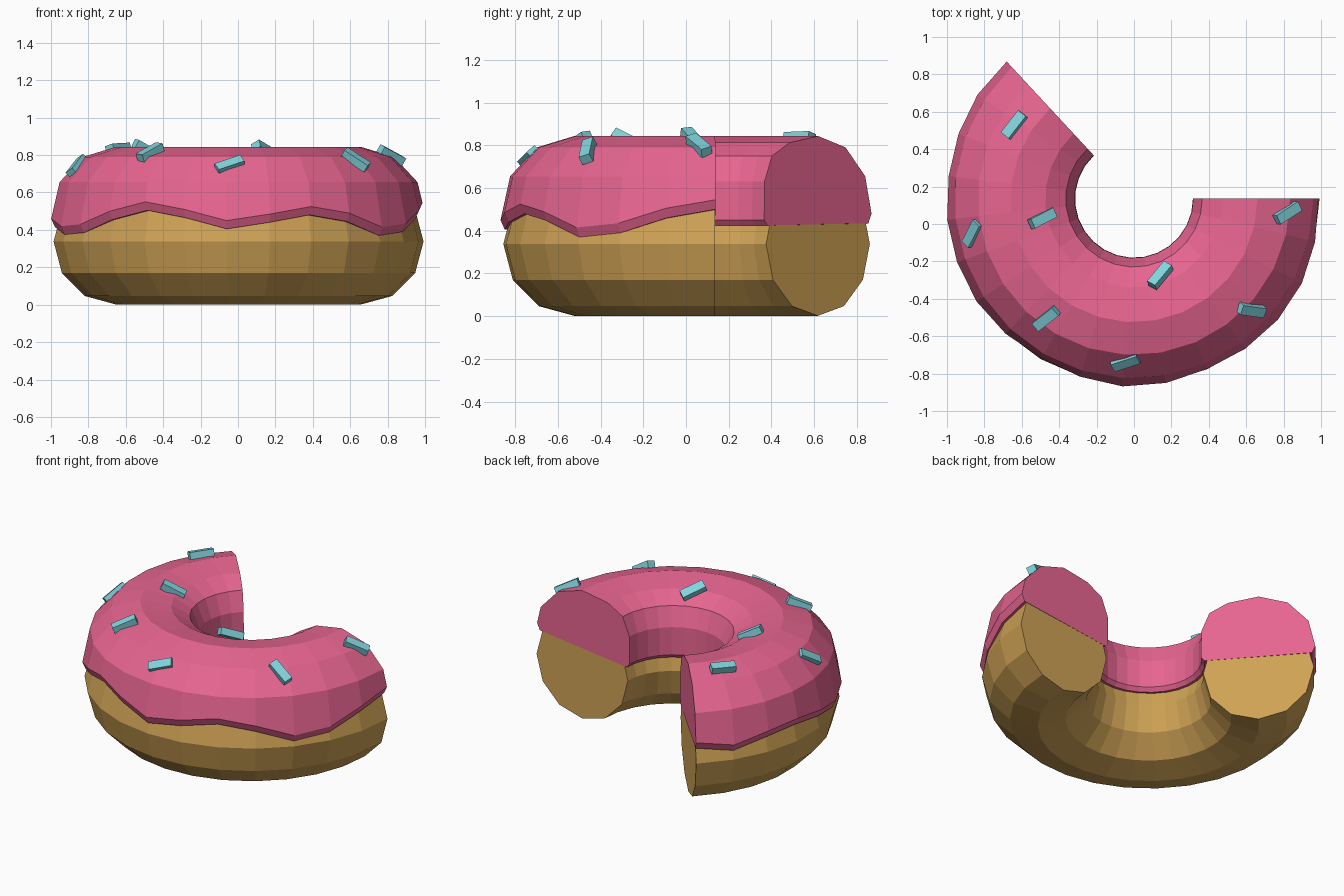
import bpy, bmesh
from math import cos, sin, radians, hypot
from mathutils import Vector, Matrix

if "Cube" in bpy.data.objects:
    bpy.data.objects.remove(bpy.data.objects["Cube"])

CY, R, SEG = 0.135, 0.66, 17          # ring centre, major radius, segments
START, SWEEP = 133.0, 227.0           # arc left after the bite


def material(name, rgb):
    m = bpy.data.materials.new(name)
    m.diffuse_color = (*rgb, 1)
    m.use_nodes = True
    m.node_tree.nodes["Principled BSDF"].inputs["Base Color"].default_value = m.diffuse_color
    return m


def make_object(name, bm, mat):
    bmesh.ops.recalc_face_normals(bm, faces=bm.faces)
    me = bpy.data.meshes.new(name)
    bm.to_mesh(me)
    bm.free()
    me.materials.append(mat)
    ob = bpy.data.objects.new(name, me)
    bpy.context.collection.objects.link(ob)
    return ob


def sweep(name, section, mat, extra=0.0):
    """Sweep a closed (dr, z) section around the open ring and cap both ends."""
    bm = bmesh.new()
    rings = []
    for k in range(SEG + 1):
        a = START + SWEEP * k / SEG
        a += extra * ((k == SEG) - (k == 0))
        a = radians(a)
        rings.append([bm.verts.new(((R + d) * cos(a), CY + (R + d) * sin(a), z))
                      for d, z in section(k)])
    n = len(rings[0])
    for r0, r1 in zip(rings, rings[1:]):
        for i in range(n):
            j = (i + 1) % n
            bm.faces.new((r0[i], r0[j], r1[j], r1[i]))
    bm.faces.new(rings[0])
    bm.faces.new(rings[-1])
    return make_object(name, bm, mat)


dough_mat = material("dough", (0.62, 0.36, 0.09))
icing_mat = material("icing", (0.80, 0.13, 0.28))
sprinkle_mat = material("sprinkle", (0.22, 0.66, 0.72))

# Dough: twelve-sided torus section
sweep("dough", lambda k: [(0.332 * cos(radians(30 * i)), 0.338 + 0.336 * sin(radians(30 * i)))
                          for i in range(12)], dough_mat)

# Icing: domed section with a wavy outer lip
rim = [.48, .44, .48, .49, .46, .42, .43, .50, .55, .51, .45, .485,
       .525, .49, .415, .435, .505, .545]


def icing_section(k):
    z = rim[k]
    d = 0.345 - 0.22 * max(0, z - 0.46)
    return [(d - 0.02, z - 0.045), (d, z), (0.30, 0.655), (0.175, 0.79), (0, 0.843),
            (-0.185, 0.812), (-0.295, 0.75), (-0.343, 0.63), (-0.345, 0.45), (-0.325, 0.425)]


sweep("icing", icing_section, icing_mat, 0.15)

# Sprinkles: small bars lying on the icing (x, y, z, yaw)
bars = [(-.64, .53, .835, 52), (-.86, -.05, .74, 63), (-.49, .03, .83, 27),
        (-.47, -.505, .815, 38), (-.045, -.735, .745, 18), (.14, -.275, .825, 50),
        (.63, -.46, .775, -8), (.82, .06, .80, 33)]
for i, (x, y, z, yaw) in enumerate(bars):
    r = hypot(x, y - CY)
    out = (r - R) / 0.35 ** 2
    n = Vector((out * x / r, out * (y - CY) / r, (z - 0.45) / 0.39 ** 2)).normalized()
    h = Vector((cos(radians(yaw)), sin(radians(yaw)), 0))
    t = (h - Vector((0, 0, h.dot(n) / n.z))).normalized()
    rot = Matrix((t, n.cross(t), n)).transposed().to_4x4()
    bm = bmesh.new()
    bmesh.ops.create_cube(bm, size=1, matrix=Matrix.Translation((x, y, z)) @ rot
                          @ Matrix.Diagonal((0.15, 0.055, 0.045, 1)))
    make_object(f"sprinkle_{i + 1}", bm, sprinkle_mat)
